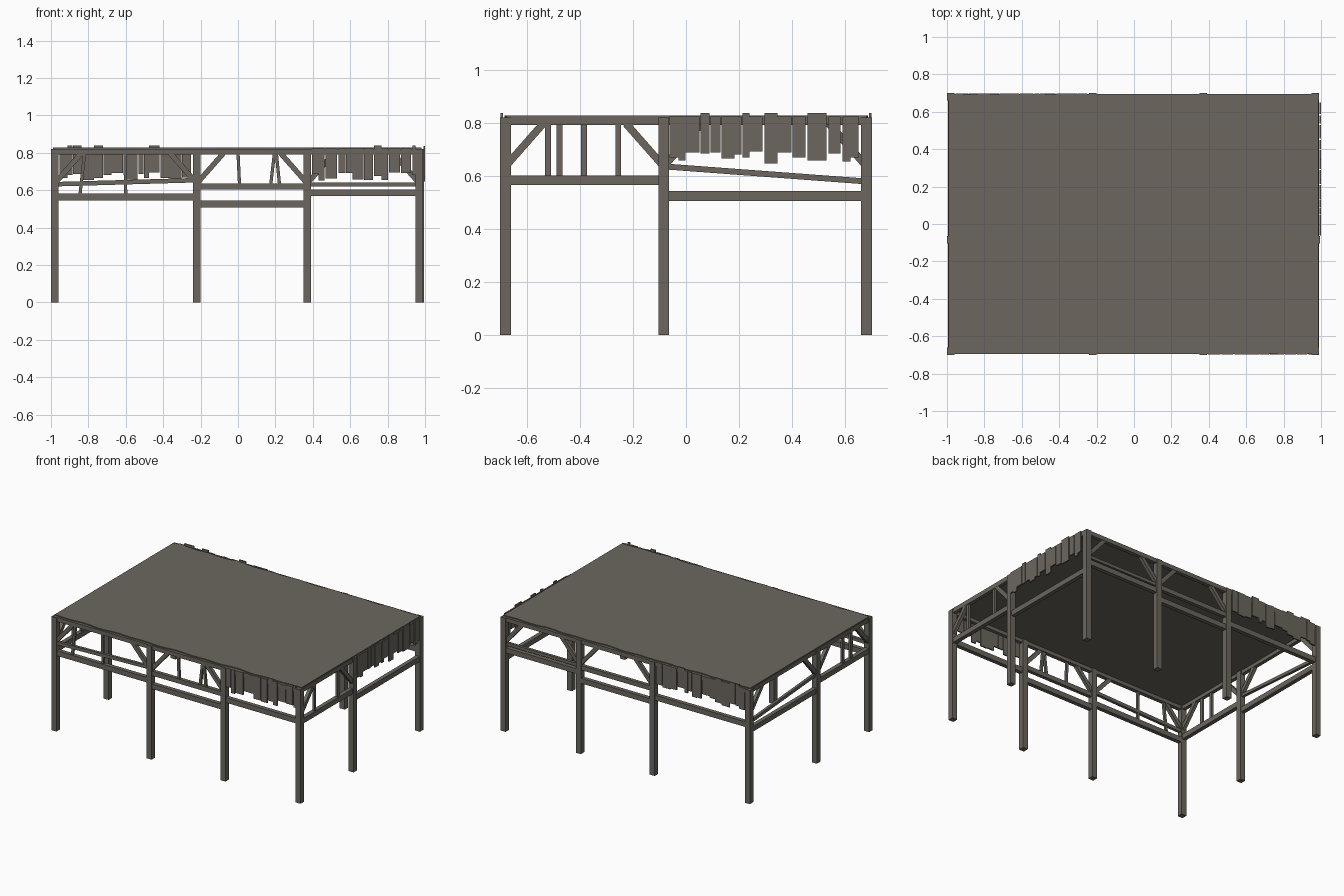
import bpy, bmesh, math, random
from mathutils import Vector

if "Cube" in bpy.data.objects:
    bpy.data.objects.remove(bpy.data.objects["Cube"])

random.seed(4)
wood = bpy.data.materials.new("weathered grey wood")
wood.diffuse_color = (0.15, 0.135, 0.113, 1)
wood.use_nodes = True
wood.node_tree.nodes["Principled BSDF"].inputs["Base Color"].default_value = wood.diffuse_color


def finish(name, bm):
    bmesh.ops.recalc_face_normals(bm, faces=bm.faces)
    me = bpy.data.meshes.new(name)
    bm.to_mesh(me)
    bm.free()
    ob = bpy.data.objects.new(name, me)
    me.materials.append(wood)
    bpy.context.collection.objects.link(ob)
    return ob


def prism(name, outline, offset):
    """Extrude a closed 3D outline by an offset vector."""
    bm = bmesh.new()
    f = bm.faces.new([bm.verts.new(p) for p in outline])
    r = bmesh.ops.extrude_face_region(bm, geom=[f])
    vs = [g for g in r["geom"] if isinstance(g, bmesh.types.BMVert)]
    bmesh.ops.translate(bm, verts=vs, vec=offset)
    return finish(name, bm)


# Each side: map (u, z, depth) to 3D, depth measured along the outward normal
SIDES = {
    "front": lambda u, z, d: Vector((u, -0.68 - d, z)),
    "back": lambda u, z, d: Vector((u, 0.68 + d, z)),
    "right": lambda u, z, d: Vector((0.973 + d, u, z)),
    "left": lambda u, z, d: Vector((-0.98 - d, u, z)),
}


def bar(name, side, a, b, w, t, d=0.0):
    """Straight timber from a to b in the plane of a side."""
    m = SIDES[side]
    n = Vector((a[1] - b[1], b[0] - a[0])).normalized() * w / 2
    pts = [(a[0] + n.x, a[1] + n.y), (b[0] + n.x, b[1] + n.y),
           (b[0] - n.x, b[1] - n.y), (a[0] - n.x, a[1] - n.y)]
    lo = [m(u, z, d - t / 2) for u, z in pts]
    prism(f"{side}_{name}", lo, m(0, 0, d + t / 2) - m(0, 0, d - t / 2))


def braces(side, u0, u1):
    for s, u in ((1, u0), (-1, u1)):
        bar("brace", side, (u - s * 0.012, 0.645), (u + s * 0.122, 0.797), 0.028, 0.024)


def planks(side, u0, u1, d):
    u = u0
    while u < u1 - 0.015:
        w = min(random.uniform(0.025, 0.065), u1 - u)
        top = random.choice((0.822, 0.825, 0.825, 0.838))
        plank(side, u, u + w, random.uniform(0.65, 0.70), top, d)
        u += w + random.choice((0.0, 0.002, 0.006))


def plank(side, u0, u1, z0, z1, d):
    bar("plank", side, ((u0 + u1) / 2, z0), ((u0 + u1) / 2, z1), u1 - u0, 0.009, d)


# Posts
def post(x, y):
    h = 0.02
    prism("post", [(x - h, y - h, 0), (x + h, y - h, 0), (x + h, y + h, 0),
                   (x - h, y + h, 0)], (0, 0, 0.82))


for x in (-0.98, -0.22, 0.37, 0.97):
    for y in (-0.68, 0.68):
        post(x, y)
post(-0.98, -0.084)
post(0.975, -0.084)

# Top beams
for s in ("front", "back"):
    bar("top_beam", s, (-0.985, 0.806), (0.985, 0.806), 0.03, 0.028)
for s in ("left", "right"):
    bar("top_beam", s, (-0.69, 0.806), (0.69, 0.806), 0.03, 0.026)

# Main rails
for s in ("front", "back"):
    bar("rail", s, (-0.97, 0.563), (-0.23, 0.563), 0.037, 0.03)
    bar("rail", s, (-0.21, 0.527), (0.36, 0.527), 0.037, 0.03)
    bar("upper_rail", s, (-0.21, 0.62), (0.36, 0.62), 0.033, 0.026)
    bar("rail", s, (0.38, 0.586), (0.96, 0.586), 0.037, 0.03)
for s in ("left", "right"):
    bar("rail", s, (-0.67, 0.584), (-0.09, 0.584), 0.037, 0.03)
    bar("rail", s, (-0.07, 0.524), (0.67, 0.524), 0.037, 0.03)

# Crooked extra rails
bar("loose_rail", "front", (-0.97, 0.632), (-0.23, 0.653), 0.024, 0.02)
bar("loose_rail", "back", (0.38, 0.63), (0.96, 0.63), 0.022, 0.02)
bar("loose_rail", "left", (-0.07, 0.635), (0.67, 0.58), 0.022, 0.02)

# Corner braces in the open bays
braces("front", -0.96, -0.24)
braces("front", -0.20, 0.35)
braces("back", -0.20, 0.35)
braces("back", 0.39, 0.95)
for s in ("left", "right"):
    braces(s, -0.66, -0.104)
braces("left", -0.064, 0.66)

# Thin sticks between beam and rail
for u0, u1, z in ((-0.845, -0.82, 0.575), (-0.60, -0.605, 0.575),
                  (0.008, 0.0, 0.63), (0.175, 0.195, 0.63), (0.222, 0.205, 0.63)):
    bar("stick", "front", (u0, z), (u1, 0.8), 0.017, 0.016)
for s, us in (("right", (-0.52, -0.255)), ("left", (-0.477, -0.384))):
    for u in us:
        bar("stick", s, (u, 0.59), (u, 0.8), 0.022, 0.016)

# Hanging ragged planks
planks("front", 0.395, 0.95, 0.014)
planks("back", -0.955, -0.245, 0.014)
px = [(670, 679, 157), (679, 686, 160), (686, 700, 152), (701, 710, 153), (711, 721, 152),
      (722, 735, 158), (735, 742, 154), (743, 750, 157), (750, 763, 151), (765, 778, 163),
      (778, 792, 152), (793, 806, 157), (808, 827, 160), (829, 841, 153), (843, 851, 161),
      (851, 859, 157)]
for i, (a, b, c) in enumerate(px):
    plank("right", (a - 686.5) / 265.8, (b - 686.5) / 265.8, (335 - c) / 265.8,
          0.837 if i in (3, 7, 9, 12) else 0.823, 0.022)

# Roof sheet with wavy front and back edges
N = 72
edge = []
for s in (-1, 1):
    row = []
    for i in range(N + 1):
        x = -0.99 + 1.972 * i / N
        wave = 0.004 * math.sin(x * 26 + s) + 0.003 * math.sin(x * 15 + 2 * s)
        row.append((x, s * (0.678 + wave), 0.817))
    edge.append(row)
prism("roof_sheet", edge[0] + edge[1][::-1], (0, 0, 0.011))
